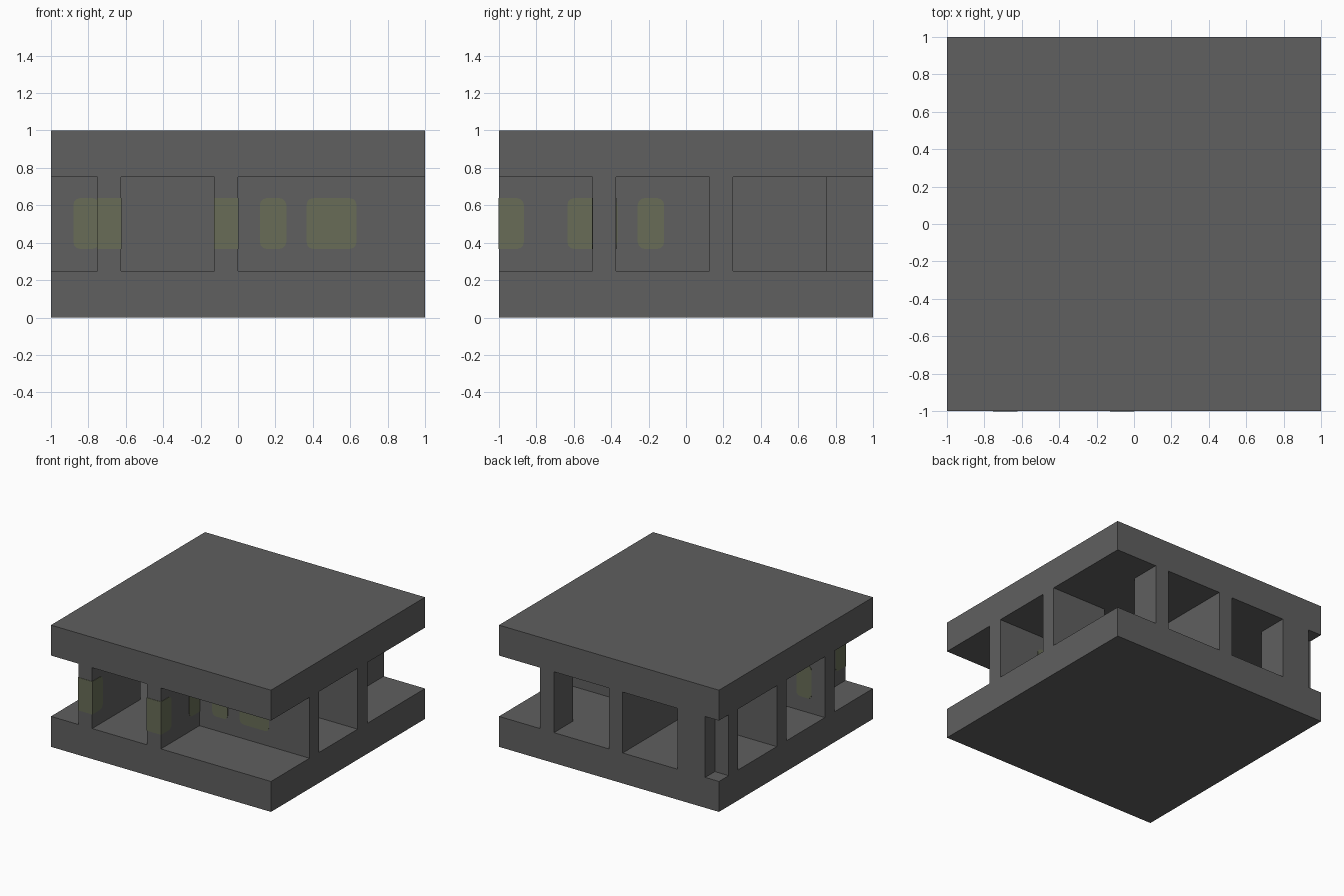
import bpy
import bmesh
import math

cube = bpy.data.objects.get("Cube")
if cube:
    bpy.data.objects.remove(cube, do_unlink=True)

FLOOR, CEILING = 0.25, 0.75
PROUD = 0.003  # how far the patches stand out of the walls


def make_material(name, rgb):
    mat = bpy.data.materials.new(name)
    mat.use_nodes = True
    color = (*rgb, 1.0)
    mat.diffuse_color = color
    bsdf = next(n for n in mat.node_tree.nodes if n.type == 'BSDF_PRINCIPLED')
    bsdf.inputs["Base Color"].default_value = color
    bsdf.inputs["Roughness"].default_value = 0.9
    return mat


stone = make_material("dark grey stone", (0.115, 0.115, 0.115))
moss = make_material("moss green", (0.138, 0.152, 0.095))


def prism(name, outline, direction, mat):
    """Extrude a flat outline along a direction."""
    bm = bmesh.new()
    face = bm.faces.new([bm.verts.new(p) for p in outline])
    extruded = bmesh.ops.extrude_face_region(bm, geom=[face])["geom"]
    bmesh.ops.translate(bm, vec=direction,
                        verts=[g for g in extruded if isinstance(g, bmesh.types.BMVert)])
    bmesh.ops.recalc_face_normals(bm, faces=bm.faces)
    mesh = bpy.data.meshes.new(name)
    bm.to_mesh(mesh)
    bm.free()
    mesh.materials.append(mat)
    obj = bpy.data.objects.new(name, mesh)
    bpy.context.collection.objects.link(obj)
    return obj


def block(name, plan, z0, z1):
    return prism(name, [(x, y, z0) for x, y in plan], (0, 0, z1 - z0), stone)


def rect(x0, x1, y0, y1):
    return [(x0, y0), (x1, y0), (x1, y1), (x0, y1)]


def patch(name, axis, start, end, wall0, wall1, square_start=False):
    """Rounded patch shown on both sides of a wall that runs along axis."""
    z0, z1, r = 0.367, 0.638, 0.035
    corners = [(end - r, z1 - r, 0), (start + r, z1 - r, 1),
               (start + r, z0 + r, 2), (end - r, z0 + r, 3)]
    outline = []
    for cx, cz, quarter in corners:
        if square_start and quarter in (1, 2):
            outline.append((start, z1 if quarter == 1 else z0))
            continue
        for i in range(4):
            a = (quarter + i / 3) * math.pi / 2
            outline.append((cx + r * math.cos(a), cz + r * math.sin(a)))
    low, depth = wall0 - PROUD, wall1 - wall0 + 2 * PROUD
    if axis == 'x':
        return prism(name, [(u, low, z) for u, z in outline], (0, depth, 0), moss)
    return prism(name, [(low, u, z) for u, z in outline], (depth, 0, 0), moss)


# Floor and roof slabs
block("floor_slab", rect(-1, 1, -1, 1), 0, FLOOR)
block("roof_slab", rect(-1, 1, -1, 1), CEILING, 1)

# Walls between the slabs, as floor-plan outlines
walls = {
    "central_wall": rect(-0.125, 0, -1, 1),
    "front_right_room_wall": rect(0, 1, -0.5, -0.375),
    "right_side_wall": rect(0.5, 1, 0.125, 0.25),
    "back_stub_wall": rect(0.5, 0.625, 0.75, 1),
    "left_side_wall": rect(-1, -0.125, 0.125, 0.25),
    "front_corner_wall": [(-0.75, -1), (-0.625, -1), (-0.625, -0.375),
                          (-1, -0.375), (-1, -0.5), (-0.75, -0.5)],
    "back_corner_pier": [(-1, 0.75), (-0.625, 0.75), (-0.625, 1),
                         (-0.875, 1), (-0.875, 0.875), (-1, 0.875)],
}
for name, plan in walls.items():
    block(name, plan, FLOOR, CEILING)

# Mossy patches that wrap the front wall ends
for name, x in (("corner", -0.75), ("central", -0.125)):
    patch(name + "_end_patch", 'y', -1 - PROUD, -0.867, x, x + 0.125, True)

# Patches on the wall sides
patch("central_front_patch", 'y', -0.634, -0.367, -0.125, 0)
patch("central_inner_patch", 'y', -0.258, -0.117, -0.125, 0)
patch("room_small_patch", 'x', 0.117, 0.258, -0.5, -0.375)
patch("room_wide_patch", 'x', 0.367, 0.633, -0.5, -0.375)
patch("corner_side_patch", 'x', -0.88, -0.742, -0.5, -0.375)
